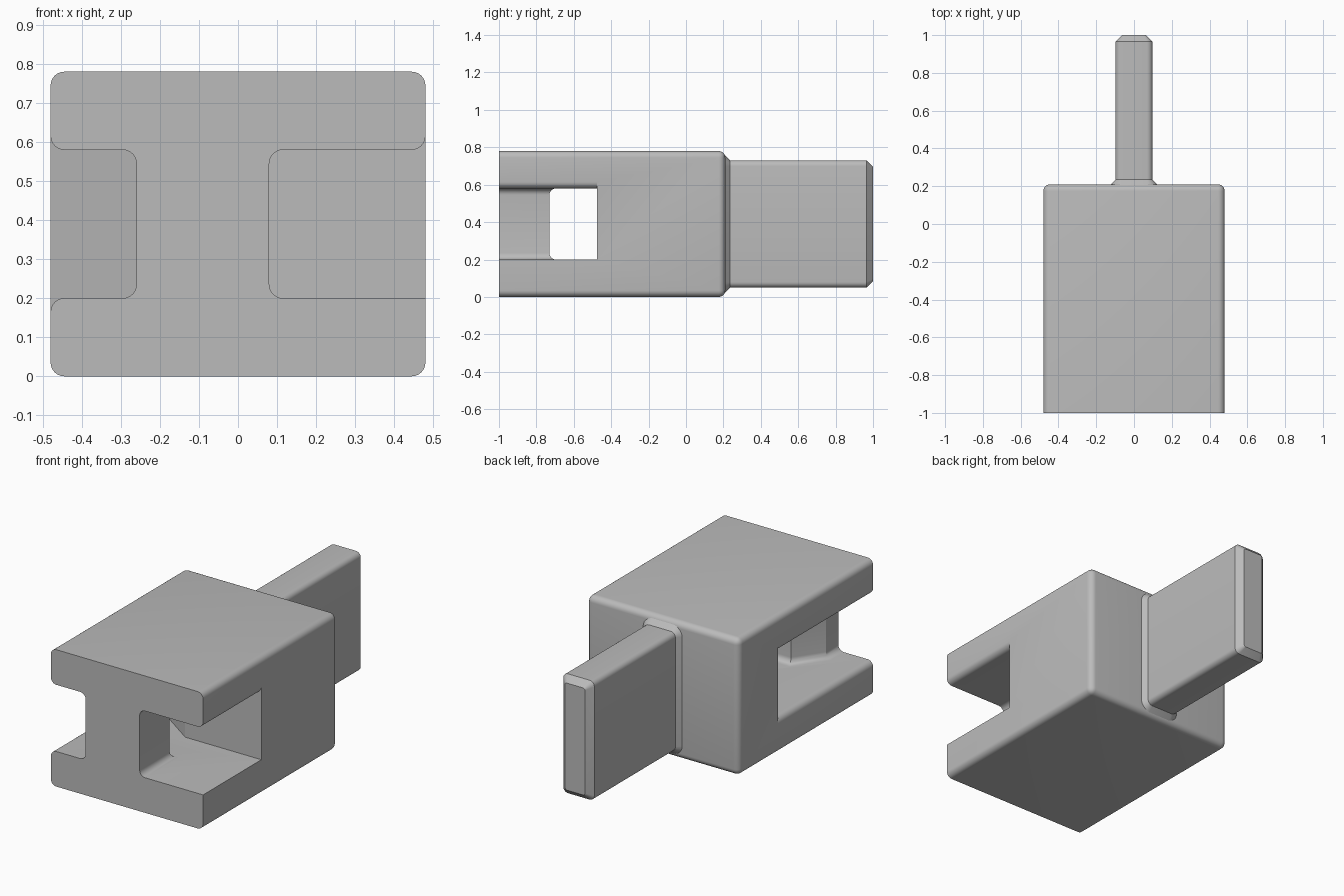
import bpy, bmesh, math

if "Cube" in bpy.data.objects:
    bpy.data.objects.remove(bpy.data.objects["Cube"], do_unlink=True)

grey = bpy.data.materials.new("plain_grey")
grey.use_nodes = True
COLOUR = (0.5, 0.5, 0.5, 1)
grey.diffuse_color = COLOUR
grey.node_tree.nodes["Principled BSDF"].inputs["Base Color"].default_value = COLOUR


def finish(name, bm):
    bmesh.ops.recalc_face_normals(bm, faces=bm.faces)
    mesh = bpy.data.meshes.new(name)
    bm.to_mesh(mesh)
    bm.free()
    mesh.materials.append(grey)
    obj = bpy.data.objects.new(name, mesh)
    bpy.context.collection.objects.link(obj)
    return obj


def loft(name, rings):
    """Skin a stack of equal-length rings and cap both ends."""
    bm = bmesh.new()
    loops = [[bm.verts.new(p) for p in ring] for ring in rings]
    n = len(loops[0])
    for a, b in zip(loops, loops[1:]):
        for i in range(n):
            j = (i + 1) % n
            bm.faces.new((a[i], a[j], b[j], b[i]))
    bm.faces.new(loops[0])
    bm.faces.new(loops[-1])
    return finish(name, bm)


def boolean(target, tool, operation):
    mod = target.modifiers.new(operation.lower(), 'BOOLEAN')
    mod.operation, mod.object, mod.solver = operation, tool, 'EXACT'
    bpy.context.view_layer.objects.active = target
    bpy.ops.object.modifier_apply(modifier=mod.name)
    bpy.data.objects.remove(tool, do_unlink=True)


def arc(cx, cz, r, start, end, steps=6):
    return [(cx + r * math.cos(math.radians(start + (end - start) * i / steps)),
             cz + r * math.sin(math.radians(start + (end - start) * i / steps)))
            for i in range(steps + 1)]


HALF, HEIGHT, FRONT, BACK = 0.48, 0.78, -1.0, 0.21
LOW, HIGH, R = 0.20, 0.58, 0.035

# Main block: every edge rounded except those around the front face
block = bmesh.new()
bmesh.ops.create_cube(block, size=1)
for v in block.verts:
    v.co = (v.co.x * 2 * HALF, BACK if v.co.y > 0 else FRONT, (v.co.z + 0.5) * HEIGHT)
soft = [e for e in block.edges if max(v.co.y for v in e.verts) > 0]
bmesh.ops.bevel(block, geom=soft, offset=R, segments=6, profile=0.5, affect='EDGES')
body = finish("body", block)

# Slot: plan with an angled rear wall, limited by a profile with rounded lips
plan = [(0.6, -1.2), (0.6, -0.475), (0, -0.475), (-0.6, -0.06), (-0.6, -1.2)]
slot = loft("slot_cutter", [[(x, y, z) for x, y in plan] for z in (0.1, 0.7)])
lip = HALF - R
profile = ([(0.7, LOW), (0.7, HIGH + R)]
           + arc(lip, HIGH + R, R, 0, -90)
           + arc(-lip, HIGH + R, R, -90, -180)
           + [(-0.7, HIGH + R), (-0.7, LOW - R)]
           + arc(-lip, LOW - R, R, 180, 90))
lips = loft("slot_profile", [[(x, y, z) for x, z in profile] for y in (-1.3, 0.3)])
boolean(slot, lips, 'INTERSECT')
boolean(body, slot, 'DIFFERENCE')

# Pillar between the two plates, flared into them by fillets
outline = [(0.08, FRONT, 1, 0), (0.08, -0.73, 1, 1), (-0.15, -0.73, -0.52, 1),
           (-0.26, -0.89, -1, 0.31), (-0.26, FRONT, -1, 0)]
fillet = [(R * (1 - math.sin(math.radians(a))), R * (1 - math.cos(math.radians(a))))
          for a in range(0, 91, 15)]
levels = [(LOW + dz, grow) for grow, dz in fillet]
levels += [(HIGH - dz, grow) for grow, dz in reversed(fillet)]
levels = [(LOW - 0.05, R)] + levels + [(HIGH + 0.05, R)]
pillar = loft("pillar", [[(x + nx * g, y + ny * g, z) for x, y, nx, ny in outline]
                         for z, g in levels])
boolean(body, pillar, 'UNION')


# Rear tongue: flared collar, straight blade and chamfered tip
def rounded_ring(y, hx, hz, r):
    pts = []
    for sx, sz, a in ((1, 1, 0), (-1, 1, 90), (-1, -1, 180), (1, -1, 270)):
        pts += arc(sx * (hx - r), HEIGHT / 2 + sz * (hz - r), r, a, a + 90)
    return [(x, y, z) for x, z in pts]


tongue = loft("tongue", [rounded_ring(*s) for s in (
    (0.195, 0.138, 0.38, 0.07), (0.235, 0.098, 0.34, 0.03),
    (0.965, 0.098, 0.34, 0.03), (1.0, 0.063, 0.305, 0.012))])

# Smooth rounded areas while keeping sharp edges
for obj in (body, tongue):
    bpy.ops.object.select_all(action='DESELECT')
    obj.select_set(True)
    bpy.context.view_layer.objects.active = obj
    bpy.ops.object.shade_smooth_by_angle(angle=math.radians(30))
